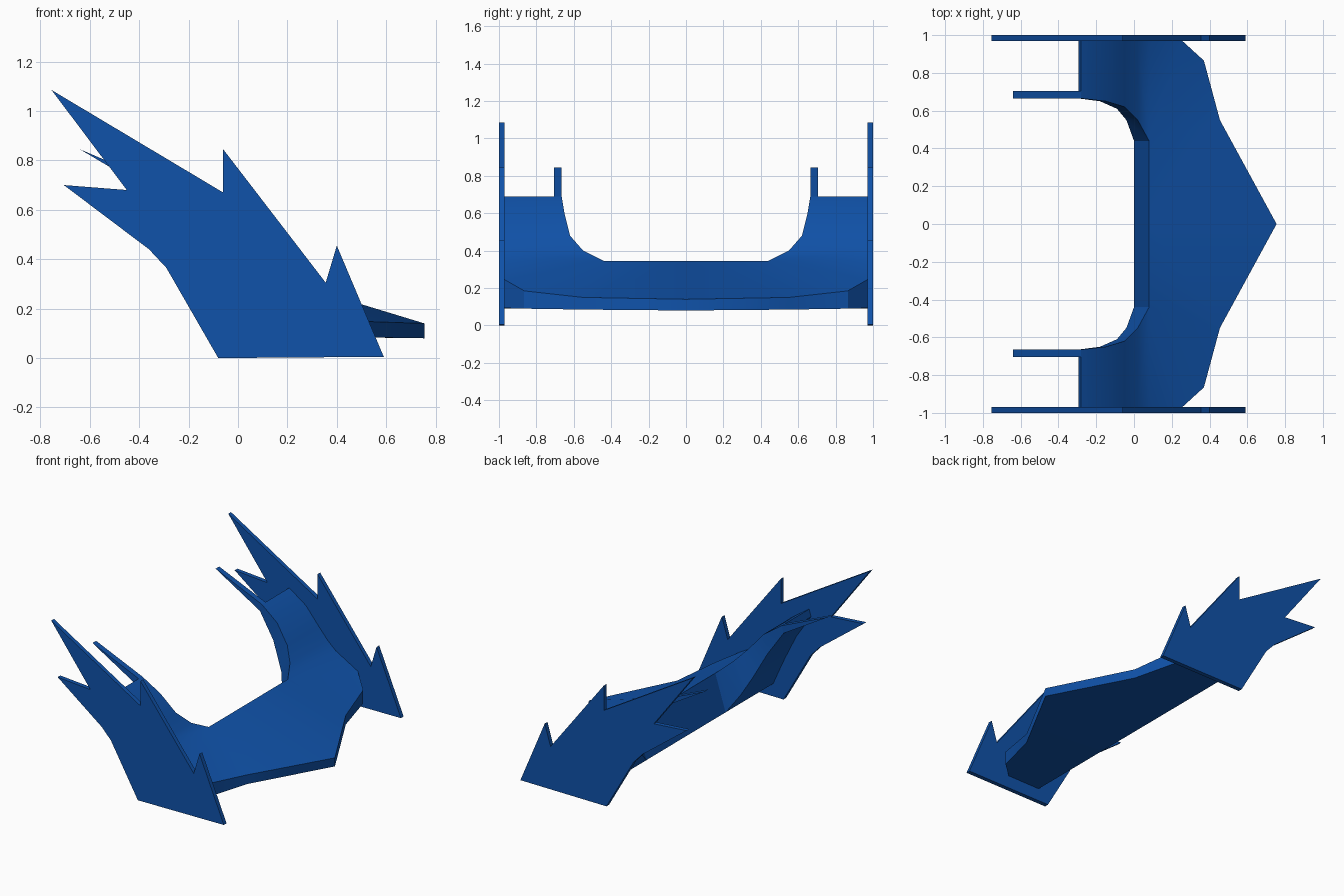
import bpy
import bmesh

cube = bpy.data.objects.get("Cube")
if cube:
    bpy.data.objects.remove(cube, do_unlink=True)

BLUE = (0.005, 0.085, 0.40, 1.0)
blue = bpy.data.materials.new("deep_blue")
blue.use_nodes = True
blue.diffuse_color = BLUE
blue.node_tree.nodes["Principled BSDF"].inputs["Base Color"].default_value = BLUE


def finish(bm, name):
    """Turn a bmesh into a named blue object."""
    bmesh.ops.remove_doubles(bm, verts=bm.verts, dist=0.0005)
    bmesh.ops.recalc_face_normals(bm, faces=bm.faces)
    mesh = bpy.data.meshes.new(name)
    bm.to_mesh(mesh)
    bm.free()
    mesh.materials.append(blue)
    obj = bpy.data.objects.new(name, mesh)
    bpy.context.collection.objects.link(obj)
    return obj


def slab(name, outline, y0, y1):
    """Extrude an x-z outline from y0 to y1."""
    bm = bmesh.new()
    face = bm.faces.new([bm.verts.new((x, y0, z)) for x, z in outline])
    made = bmesh.ops.extrude_face_region(bm, geom=[face])["geom"]
    verts = [g for g in made if isinstance(g, bmesh.types.BMVert)]
    bmesh.ops.translate(bm, verts=verts, vec=(0, y1 - y0, 0))
    return finish(bm, name)


# Spiked end plates and thin inner prongs, one of each per side
plate = [(-0.08, 0), (-0.29, 0.365), (-0.36, 0.44), (-0.705, 0.70),
         (-0.45, 0.68), (-0.755, 1.085), (-0.06, 0.67), (-0.06, 0.845),
         (0.355, 0.305), (0.40, 0.455), (0.59, 0.005)]
prong = [(-0.28, 0.69), (-0.64, 0.845), (-0.295, 0.64)]
for side, s in (("front", -1), ("back", 1)):
    slab(side + "_end_plate", plate, s * 0.97, s)
    slab(side + "_prong", prong, s * 0.665, s * 0.705)

# Central wing: pointed leading rim, straight middle, ends sweeping upward
SIDE = 0.97
rim = [(0.755, 0, 0.14, 0.08), (0.455, 0.55, 0.15, 0.085),
       (0.37, 0.865, 0.185, 0.09), (0.255, SIDE, 0.245, 0.093)]
top_curve = [(0.08, 0.44, 0.345), (0.02, 0.55, 0.40), (-0.05, 0.62, 0.48),
             (-0.15, 0.65, 0.60), (-0.28, 0.665, 0.69)]
low_curve = [(0, 0.44, 0.09), (-0.04, 0.55, 0.18), (-0.09, 0.61, 0.29),
             (-0.18, 0.65, 0.47), (-0.295, 0.665, 0.64)]
bm = bmesh.new()


def face(*points):
    bm.faces.new([bm.verts.new(p) for p in points])


def skin(curve, edge):
    """One skin of the wing, from the rim to the swept end."""
    x, y, z = curve[0]
    outer = [(px, SIDE, pz) for px, _, pz in curve]
    face((x, 0, z), edge[0], edge[1], curve[0])
    for a, b in zip(edge[1:], edge[2:] + outer[:1]):
        face(curve[0], a, b)
    for i in range(len(curve) - 1):
        face(curve[i], outer[i], outer[i + 1], curve[i + 1])
    return [(x, 0, z)] + curve + [outer[-1]]


top_rim = [(x, y, t) for x, y, t, b in rim]
low_rim = [(x, y, b) for x, y, t, b in rim]
top_edge = skin(top_curve, top_rim)
low_edge = skin(low_curve, low_rim)

# Walls joining the two skins along the rim and the inner edge
for upper, lower in ((top_rim, low_rim), (top_edge, low_edge)):
    for i in range(len(upper) - 1):
        face(upper[i], upper[i + 1], lower[i + 1], lower[i])

wing = finish(bm, "wing")
bpy.ops.object.select_all(action="DESELECT")
wing.select_set(True)
bpy.context.view_layer.objects.active = wing
bpy.ops.object.shade_smooth_by_angle(angle=0.52)
mirror = wing.modifiers.new("mirror", "MIRROR")
mirror.use_axis = (False, True, False)
